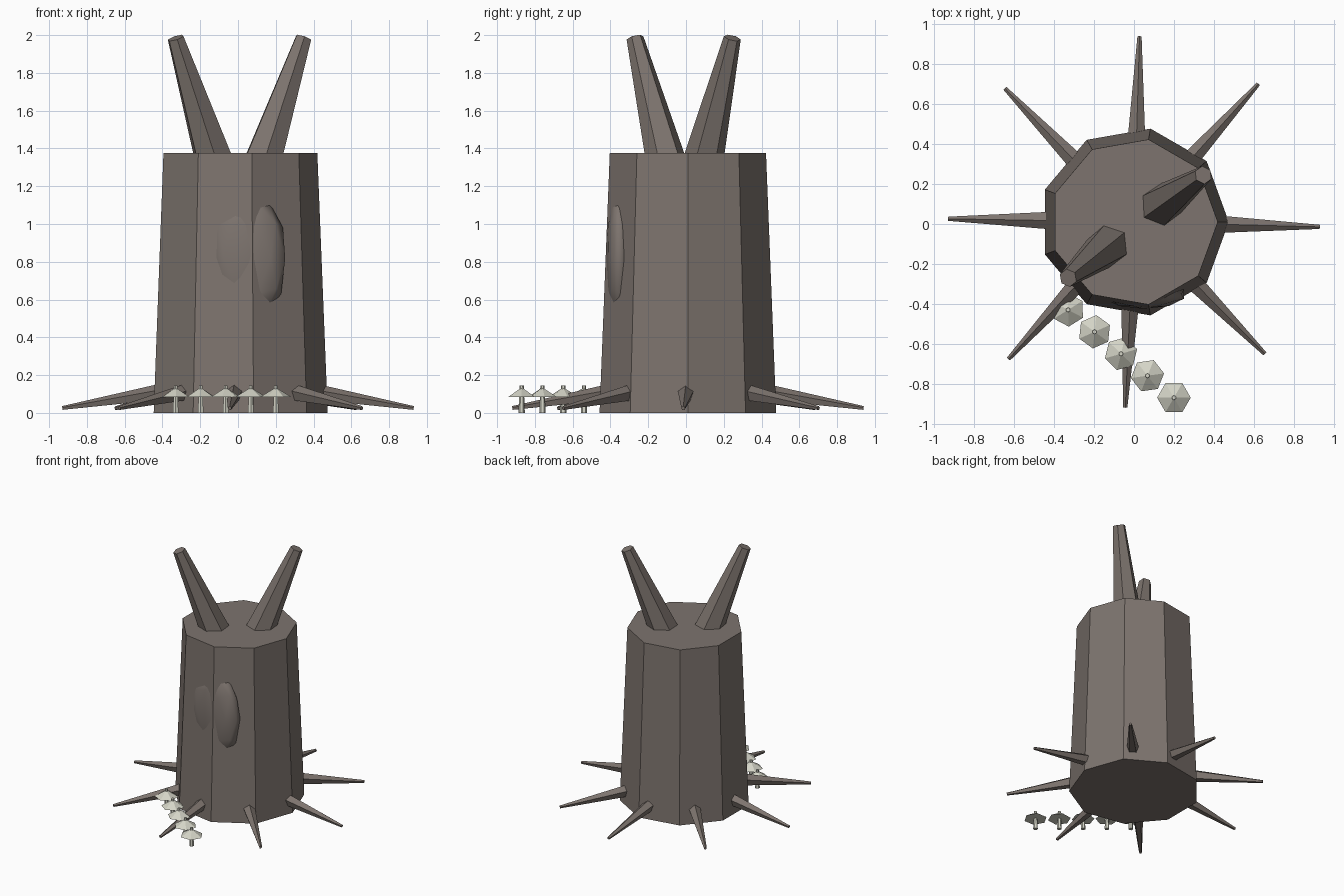
import bpy, bmesh, math
from mathutils import Vector, Matrix

if "Cube" in bpy.data.objects:
    bpy.data.objects.remove(bpy.data.objects["Cube"])


def material(name, rgb):
    m = bpy.data.materials.new(name)
    m.diffuse_color = (*rgb, 1)
    m.use_nodes = True
    m.node_tree.nodes["Principled BSDF"].inputs["Base Color"].default_value = m.diffuse_color
    return m


BARK = material("grey brown bark", (0.205, 0.174, 0.156))
PALE = material("pale mushroom", (0.66, 0.66, 0.57))


def finish(bm, name, mat):
    bmesh.ops.recalc_face_normals(bm, faces=bm.faces)
    mesh = bpy.data.meshes.new(name)
    bm.to_mesh(mesh)
    bm.free()
    mesh.materials.append(mat)
    ob = bpy.data.objects.new(name, mesh)
    bpy.context.collection.objects.link(ob)
    return ob


def taper(bm, start, end, r1, r2, sides, turn=0.0):
    """Tapered prism between two points."""
    a, b = Vector(start), Vector(end)
    d = b - a
    rot = d.to_track_quat('Z', 'Y').to_matrix().to_4x4()
    mat = Matrix.Translation((a + b) / 2) @ rot @ Matrix.Rotation(turn, 4, 'Z')
    bmesh.ops.create_cone(bm, cap_ends=True, segments=sides, radius1=r1,
                          radius2=r2, depth=d.length, matrix=mat)


# Nine-sided trunk with one corner on +x
bm = bmesh.new()
rings = []
for z, r in ((0, 0.475), (1.375, 0.42)):
    rings.append([bm.verts.new((r * math.cos(math.radians(40 * i)),
                                0.01 + r * math.sin(math.radians(40 * i)), z))
                  for i in range(9)])
bm.faces.new(rings[0])
bm.faces.new(rings[1])
for i in range(9):
    j = (i + 1) % 9
    bm.faces.new((rings[0][i], rings[0][j], rings[1][j], rings[1][i]))
finish(bm, "trunk", BARK)

# Two bare branches leaning outwards from the top
for name, base, tip in (
        ("right_branch", (0.13, 0.09, 1.33), (0.347, 0.245, 1.985)),
        ("left_branch", (-0.125, -0.105, 1.33), (-0.33, -0.27, 1.985))):
    bm = bmesh.new()
    taper(bm, base, tip, 0.108, 0.046, 6)
    finish(bm, name, BARK)

# Ring of eight pointed roots
for i, ang in enumerate((-1.5, 48, 88.3, 134, 179, 227.5, 267.3, 314.8)):
    a = math.radians(ang)
    c, s = math.cos(a), math.sin(a)
    bm = bmesh.new()
    taper(bm, (0.3 * c, 0.01 + 0.3 * s, 0.125),
          (0.93 * c, 0.01 + 0.93 * s, 0.025), 0.054, 0.011, 5)
    finish(bm, f"root_{i + 1}", BARK)

# Flattened knot half sunk in the front of the trunk
bm = bmesh.new()
bmesh.ops.create_icosphere(
    bm, subdivisions=2, radius=1,
    matrix=Matrix.Translation((0.05, -0.352, 0.82)) @ Matrix.Diagonal((0.21, 0.073, 0.36, 1)))
for f in bm.faces:
    f.smooth = True
finish(bm, "knot", BARK)

# Row of five mushrooms
for i in range(5):
    x, y = -0.33 + 0.1325 * i, -0.43 - 0.11 * i
    bm = bmesh.new()
    taper(bm, (x, y, 0), (x, y, 0.146), 0.017, 0.011, 6)
    finish(bm, f"mushroom_stem_{i + 1}", PALE)
    bm = bmesh.new()
    taper(bm, (x, y, 0.083), (x, y, 0.13), 0.084, 0.008, 6, math.radians(30 + 8 * (4 - i)))
    finish(bm, f"mushroom_cap_{i + 1}", PALE)
